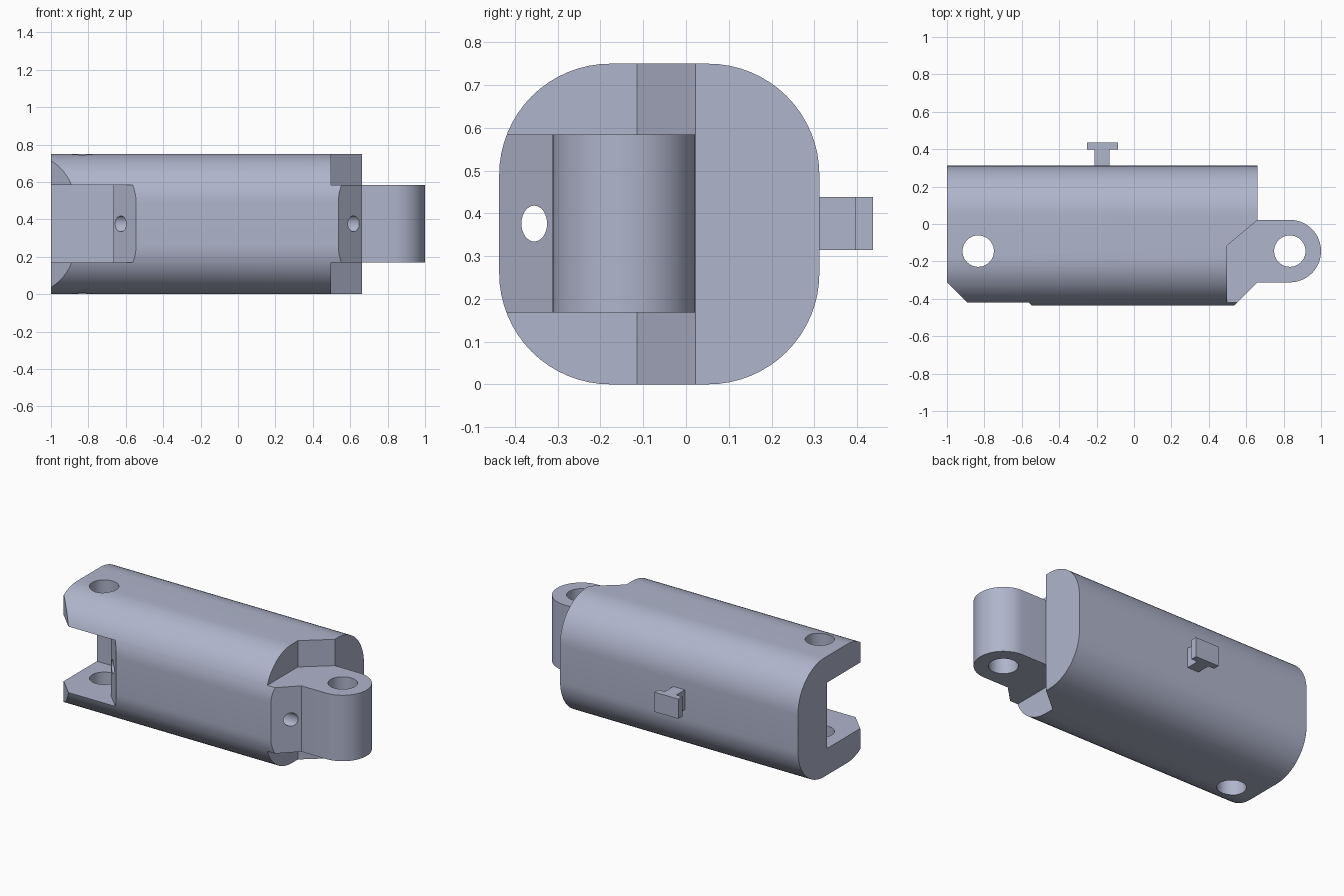
import bpy, bmesh
from math import sin, cos, pi, radians
from mathutils import Vector

if "Cube" in bpy.data.objects:
    bpy.data.objects.remove(bpy.data.objects["Cube"])

paint = bpy.data.materials.new("blue_grey")
paint.diffuse_color = (0.43, 0.46, 0.60, 1)
paint.use_nodes = True
paint.node_tree.nodes["Principled BSDF"].inputs["Base Color"].default_value = paint.diffuse_color


def arc(cx, cy, rx, ry, a0, a1, n):
    """Points along an elliptical arc, angles in degrees."""
    return [(cx + rx * cos(radians(a0 + (a1 - a0) * i / n)),
             cy + ry * sin(radians(a0 + (a1 - a0) * i / n))) for i in range(n + 1)]


def prism(name, outline, lo, hi, axis="z"):
    """Extrude an (x, y) outline along z, or a (y, z) outline along x."""
    place = (lambda p: (p[0], p[1], lo)) if axis == "z" else (lambda p: (lo, p[0], p[1]))
    move = Vector((0, 0, hi - lo)) if axis == "z" else Vector((hi - lo, 0, 0))
    bm = bmesh.new()
    face = bm.faces.new([bm.verts.new(place(p)) for p in outline])
    made = bmesh.ops.extrude_face_region(bm, geom=[face])["geom"]
    bmesh.ops.translate(bm, vec=move, verts=[g for g in made if isinstance(g, bmesh.types.BMVert)])
    bmesh.ops.recalc_face_normals(bm, faces=bm.faces)
    mesh = bpy.data.meshes.new(name)
    bm.to_mesh(mesh)
    bm.free()
    mesh.materials.append(paint)
    obj = bpy.data.objects.new(name, mesh)
    bpy.context.collection.objects.link(obj)
    return obj


def select(obj):
    bpy.ops.object.select_all(action="DESELECT")
    obj.select_set(True)
    bpy.context.view_layer.objects.active = obj


def cut(obj, cutter):
    """Subtract the cutter, then remove it."""
    select(obj)
    mod = obj.modifiers.new("cut", "BOOLEAN")
    mod.operation, mod.solver, mod.object = "DIFFERENCE", "EXACT", cutter
    bpy.ops.object.modifier_apply(modifier=mod.name)
    bpy.data.objects.remove(cutter)


# Main bar with a rounded square section
Y0, Y1, H, R = -0.437, 0.312, 0.75, 0.26
section = (arc(Y1 - R, H - R, R, R, 0, 90, 16) + arc(Y0 + R, H - R, R, R, 90, 180, 16)
           + arc(Y0 + R, R, R, R, 180, 270, 16) + arc(Y1 - R, R, R, R, 270, 360, 16))
body = prism("hinge_body", section, -1, 1.05, "x")

# Hinge tongue outline on the right end
PIVOT, PY, TIP = 0.833, -0.145, 0.167
tongue = ([(0.473, -0.5), (0.661, -0.312)] + arc(PIVOT, PY, TIP, TIP, -90, 90, 32)
          + [(0.661, 0.022), (0.661, 0.5), (1.2, 0.5), (1.2, -0.5)])
cut(body, prism("tongue_cutter", tongue, -0.1, 0.85))

# Clearance above and below the tongue
Z0, Z1 = 0.168, 0.584
clearance = [(0.498, -0.55), (1.25, -0.55), (1.25, 0.514), (0.498, -0.115)]
for lo, hi in ((-0.15, Z0), (Z1, 0.9)):
    cut(body, prism("clearance_cutter", clearance, lo, hi))

# Fork slot and chamfered fork tips on the left end
slot = [(-1.2, -0.55), (-0.432, -0.55), (-0.666, -0.316), (-0.666, 0.02), (-1.2, 0.02)]
cut(body, prism("slot_cutter", slot, Z0, Z1))
cut(body, prism("chamfer_cutter", [(-1.2, -0.11), (-0.7, -0.61), (-1.2, -0.61)], -0.1, 0.85))

# Pivot pin holes and the lengthwise cord channel
for side in (-1, 1):
    ring = arc(side * PIVOT, PY, 0.084, 0.084, 0, 360, 40)[:-1]
    cut(body, prism("pin_hole_cutter", ring, -0.1, 0.85))
channel = arc(-0.355, 0.376, 0.03, 0.042, 0, 360, 32)[:-1]
cut(body, prism("channel_cutter", channel, -0.75, 0.75, "x"))
select(body)
bpy.ops.object.shade_smooth_by_angle(angle=radians(25))

# T-shaped catch on the back
catch = [(-0.21, 0.305), (-0.13, 0.305), (-0.13, 0.397), (-0.086, 0.397),
         (-0.086, 0.437), (-0.252, 0.437), (-0.252, 0.397), (-0.21, 0.397)]
prism("back_catch", catch, 0.314, 0.438)
